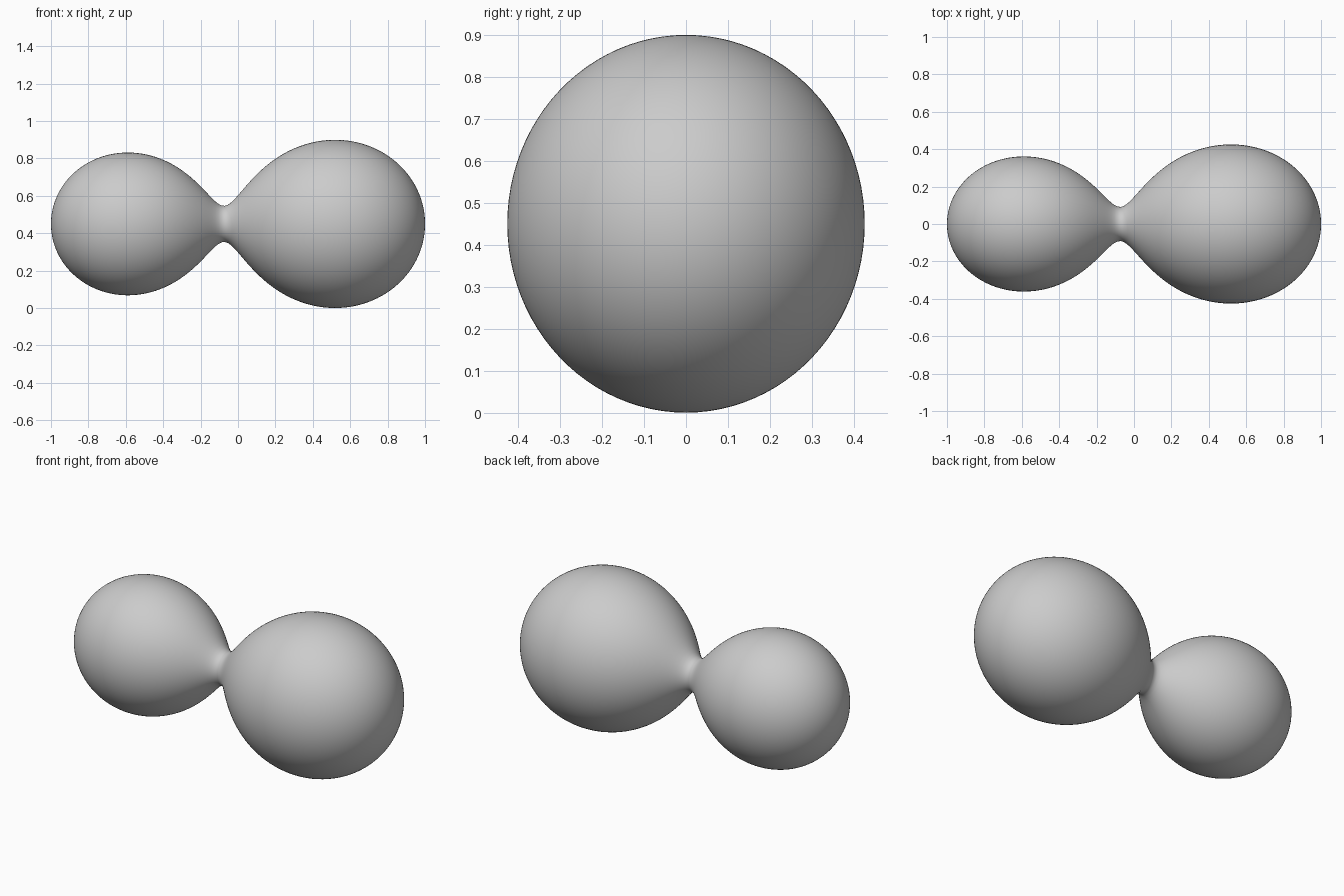
import bpy, bmesh, math

if "Cube" in bpy.data.objects:
    bpy.data.objects.remove(bpy.data.objects["Cube"])

# Two blended blobs: (centre x, strength) with inverse-square falloff
BLOBS = [(-0.61, 0.1390), (0.536, 0.2038)]
SCALE_Y, SCALE_Z, MID_Z = 0.898, 0.949, 0.45
RINGS, SIDES = 180, 96


def radius(x):
    """Radius of the blended surface at x, found by bisection."""
    lo, hi = 0.0, 1.0
    for _ in range(40):
        mid = (lo + hi) / 2
        field = sum(q / ((x - c) ** 2 + mid * mid + 1e-12) for c, q in BLOBS)
        lo, hi = (mid, hi) if field > 1 else (lo, mid)
    return lo


# Rings along x, closer together at the rounded ends
bm = bmesh.new()
rings = []
for i in range(1, RINGS):
    x = -math.cos(math.pi * i / RINGS)
    r = radius(x)
    rings.append([bm.verts.new((x,
                                r * SCALE_Y * math.cos(2 * math.pi * j / SIDES),
                                MID_Z + r * SCALE_Z * math.sin(2 * math.pi * j / SIDES)))
                  for j in range(SIDES)])
left = bm.verts.new((-1, 0, MID_Z))
right = bm.verts.new((1, 0, MID_Z))

# Skin and end caps
for j in range(SIDES):
    k = (j + 1) % SIDES
    for a, b in zip(rings, rings[1:]):
        bm.faces.new((a[j], a[k], b[k], b[j]))
    bm.faces.new((left, rings[0][k], rings[0][j]))
    bm.faces.new((right, rings[-1][j], rings[-1][k]))
bmesh.ops.recalc_face_normals(bm, faces=bm.faces)
for f in bm.faces:
    f.smooth = True

mesh = bpy.data.meshes.new("blended_blobs")
bm.to_mesh(mesh)
bm.free()
bpy.context.collection.objects.link(bpy.data.objects.new("blended_blobs", mesh))
